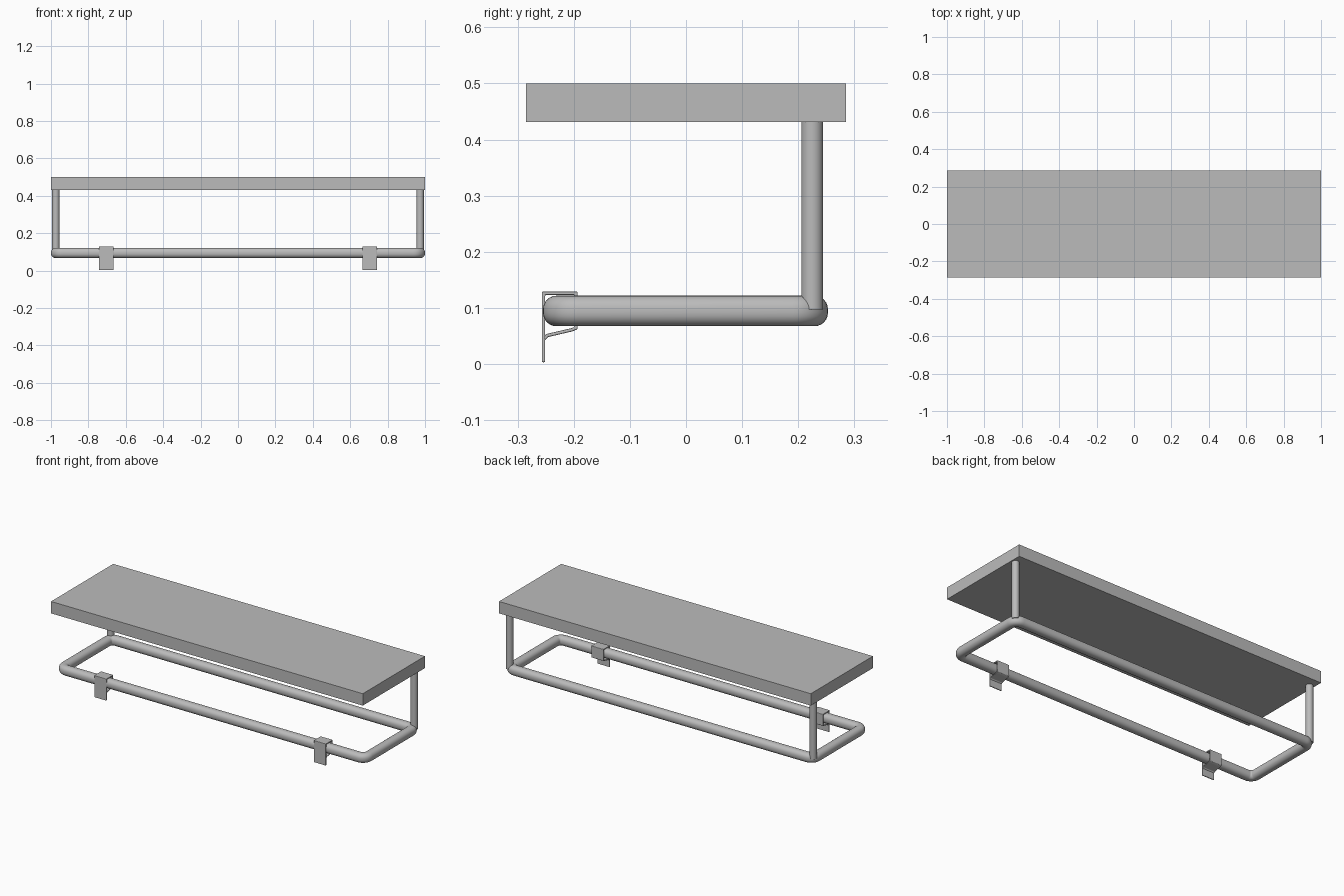
import bpy, bmesh
from math import cos, sin, pi, radians

cube = bpy.data.objects.get("Cube")
if cube:
    bpy.data.objects.remove(cube, do_unlink=True)

GREY = (0.5, 0.5, 0.5, 1)
grey = bpy.data.materials.new("plain grey")
grey.use_nodes = True
grey.diffuse_color = GREY
grey.node_tree.nodes["Principled BSDF"].inputs["Base Color"].default_value = GREY


def add_object(name, bm, smooth=False):
    bmesh.ops.recalc_face_normals(bm, faces=bm.faces)
    mesh = bpy.data.meshes.new(name)
    bm.to_mesh(mesh)
    bm.free()
    mesh.materials.append(grey)
    obj = bpy.data.objects.new(name, mesh)
    bpy.context.collection.objects.link(obj)
    if smooth:
        bpy.ops.object.select_all(action="DESELECT")
        obj.select_set(True)
        bpy.context.view_layer.objects.active = obj
        bpy.ops.object.shade_smooth_by_angle(angle=radians(35))
    return obj


def rounded_rect(hx, hy, r, steps=6):
    """Points around a rectangle of half sizes hx, hy with corner radius r."""
    points = []
    for k, (sx, sy) in enumerate([(1, 1), (-1, 1), (-1, -1), (1, -1)]):
        for i in range(steps + 1):
            a = (k + i / steps) * pi / 2
            points.append((sx * (hx - r) + r * cos(a), sy * (hy - r) + r * sin(a)))
    return points


# Shelf board
bm = bmesh.new()
bmesh.ops.create_cube(bm, size=1)
bmesh.ops.scale(bm, vec=(2, 0.57, 0.069), verts=bm.verts)
bmesh.ops.translate(bm, vec=(0, 0, 0.4655), verts=bm.verts)
add_object("shelf_board", bm)

# Closed rail: a rounded section swept around a rounded rectangle
TUBE, RAIL_Z, BEND = 0.0272, 0.0945, 0.035
bm = bmesh.new()
loops = []
for u, v in rounded_rect(TUBE, TUBE, 0.024):
    path = rounded_rect(1 - TUBE + u, 0.254 - TUBE + u, BEND + u, 8)
    loops.append([bm.verts.new((x, y - 0.001, RAIL_Z + v)) for x, y in path])
for a, b in zip(loops, loops[1:] + loops[:1]):
    for i in range(len(a)):
        j = (i + 1) % len(a)
        bm.faces.new((a[i], a[j], b[j], b[i]))
add_object("towel_rail", bm, smooth=True)

# Posts between the rail and the board
for side, sx in (("left", 1), ("right", -1)):
    bm = bmesh.new()
    bmesh.ops.create_cone(bm, cap_ends=True, segments=24, radius1=0.0195,
                          radius2=0.0195, depth=0.335)
    bmesh.ops.translate(bm, vec=(sx * 0.974, 0.225, 0.265), verts=bm.verts)
    add_object(side + "_post", bm, smooth=True)

# Bent metal clips wrapped around the front rail, with a hanging tab
CLIP = [(-0.257, 0.003), (-0.257, 0.129), (-0.193, 0.129), (-0.193, 0.062),
        (-0.203, 0.058), (-0.246, 0.048), (-0.251, 0.042)]
for side, sx in (("left", 1), ("right", -1)):
    bm = bmesh.new()
    rows = [[bm.verts.new((sx * 0.704 + dx, y, z)) for dx in (-0.039, 0.039)]
            for y, z in CLIP]
    for a, b in zip(rows, rows[1:]):
        bm.faces.new((a[0], a[1], b[1], b[0]))
    clip = add_object(side + "_clip", bm)
    solid = clip.modifiers.new("sheet thickness", "SOLIDIFY")
    solid.thickness = 0.006
    solid.use_even_offset = True
    # Keep the outer skin at the profile line
    outward = clip.data.polygons[0].normal.y < 0
    solid.offset = -1 if outward else 1
    bevel = clip.modifiers.new("soft bends", "BEVEL")
    bevel.width = 0.002
    bevel.segments = 2
    bevel.limit_method = "ANGLE"
